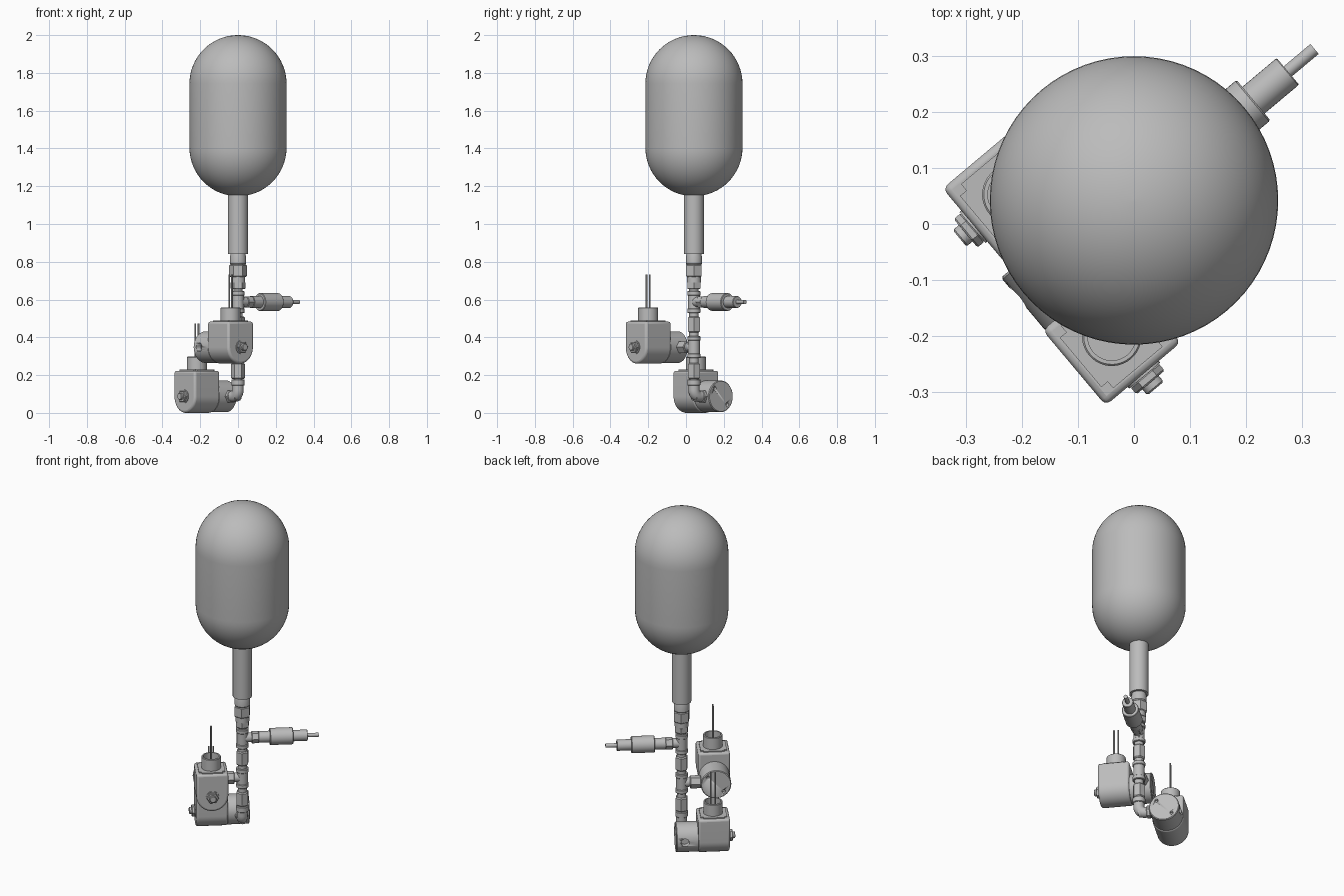
import bpy, bmesh, math
from math import sin, cos, pi, radians
from mathutils import Matrix, Vector

cube = bpy.data.objects.get("Cube")
if cube:
    bpy.data.objects.remove(cube, do_unlink=True)

grey = bpy.data.materials.new("plain_grey")
grey.use_nodes = True
grey.diffuse_color = (0.5, 0.5, 0.5, 1)
grey.node_tree.nodes["Principled BSDF"].inputs["Base Color"].default_value = (0.5, 0.5, 0.5, 1)


def finish(name, bm, frame):
    bmesh.ops.recalc_face_normals(bm, faces=bm.faces)
    mesh = bpy.data.meshes.new(name)
    bm.to_mesh(mesh)
    bm.free()
    ob = bpy.data.objects.new(name, mesh)
    bpy.context.collection.objects.link(ob)
    ob.matrix_world = frame
    mesh.materials.append(grey)
    select(ob)
    bpy.ops.object.shade_smooth_by_angle(angle=radians(32))
    return ob


def select(ob):
    bpy.ops.object.select_all(action='DESELECT')
    ob.select_set(True)
    bpy.context.view_layer.objects.active = ob


def aim(start, direction):
    """Frame whose z axis runs from start along direction."""
    turn = Vector(direction).to_track_quat('Z', 'Y').to_matrix().to_4x4()
    return Matrix.Translation(start) @ turn


def lathe(name, profile, frame, sides=32):
    """Solid of revolution from (radius, height) pairs, capped at both ends."""
    bm = bmesh.new()
    rings = [[bm.verts.new((r * cos(2 * pi * i / sides), r * sin(2 * pi * i / sides), h))
              for i in range(sides)] for r, h in profile]
    for low, high in zip(rings, rings[1:]):
        for i in range(sides):
            j = (i + 1) % sides
            bm.faces.new((low[i], low[j], high[j], high[i]))
    bm.faces.new(rings[0])
    bm.faces.new(rings[-1])
    return finish(name, bm, frame)


def rod(name, radius, start, end, frame, sides=32, chamfer=0.0):
    c = chamfer
    profile = [(radius, start), (radius, end)]
    if c:
        profile = [(radius - c, start), (radius, start + c), (radius, end - c), (radius - c, end)]
    return lathe(name, profile, frame, sides)


def cut(target, cutters):
    for cutter in cutters:
        cutter.hide_render = True
        mod = target.modifiers.new("hole", 'BOOLEAN')
        mod.operation = 'DIFFERENCE'
        mod.solver = 'EXACT'
        mod.object = cutter
        select(target)
        bpy.ops.object.modifier_apply(modifier=mod.name)
        bpy.data.objects.remove(cutter, do_unlink=True)


# Main directions: everything hangs from one vertical stem
TURN = radians(40)
U = Vector((cos(TURN), sin(TURN), 0))
V = Vector((-sin(TURN), cos(TURN), 0))
STEM = Vector((0, 0.042, 0))
stem = Matrix.Translation(STEM)
UPPER, LOWER, SENSOR = 0.348, 0.0875, 0.587

# Pressure tank with round ends
R, low, high = 0.257, 1.404, 1.743
arc = [radians(-89.5 + 89.5 * i / 16) for i in range(17)]
bottom = [(R * cos(a), low + R * sin(a)) for a in arc]
top = [(r, high + low - z) for r, z in reversed(bottom)]
lathe("tank", bottom + top, stem, 72)
rod("tank_neck", 0.053, 0.84, 1.17, stem)

# Reducing fittings below the neck
lathe("neck_reducer", [(0.036, 0.78), (0.043, 0.79), (0.043, 0.825), (0.038, 0.845)], stem)
rod("neck_hex", 0.047, 0.72, 0.785, stem, 6, 0.005)
rod("neck_collar", 0.038, 0.69, 0.725, stem)
rod("lower_hex", 0.04, 0.655, 0.693, stem, 6, 0.004)

# Stem pipe, tees and couplings
rod("stem_pipe", 0.025, 0.13, 0.70, stem)
for label, z in (("sensor", SENSOR), ("valve", UPPER)):
    rod(label + "_tee", 0.031, z - 0.038, z + 0.038, stem, 32, 0.003)
    for side in (-1, 1):
        mid = z + side * 0.046
        rod(label + "_tee_rim", 0.035, mid - 0.012, mid + 0.012, stem, 24, 0.003)
for z in (0.468, 0.222):
    rod("stem_coupling", 0.036, z - 0.042, z + 0.042, stem, 6, 0.006)

# Elbow at the foot, swept along a quarter bend
bend = bpy.data.curves.new("elbow", 'CURVE')
bend.dimensions = '3D'
bend.bevel_depth = 0.03
bend.bevel_resolution = 6
bend.use_fill_caps = True
path = [STEM + Vector((0, 0, 0.17))]
for i in range(9):
    a = pi / 2 * i / 8
    path.append(STEM + V * 0.035 * (1 - cos(a)) + Vector((0, 0, LOWER + 0.035 * (1 - sin(a)))))
path.append(STEM + V * 0.07 + Vector((0, 0, LOWER)))
line = bend.splines.new('POLY')
line.points.add(len(path) - 1)
for p, co in zip(line.points, path):
    p.co = (*co, 1)
    p.radius = 1
bend.materials.append(grey)
elbow = bpy.data.objects.new("elbow", bend)
bpy.context.collection.objects.link(elbow)
select(elbow)
bpy.ops.object.convert(target='MESH')
bpy.ops.object.shade_smooth_by_angle(angle=radians(32))
rod("elbow_rim", 0.035, 0.145, 0.178, stem, 24, 0.003)

# Pressure sensor pointing sideways
probe = aim(STEM + Vector((0, 0, SENSOR)), U)
rod("sensor_branch", 0.027, 0, 0.10, probe)
rod("sensor_hex", 0.034, 0.05, 0.09, probe, 6, 0.003)
rod("sensor_neck", 0.032, 0.09, 0.16, probe)
rod("sensor_body", 0.047, 0.15, 0.278, probe, 40, 0.003)
rod("sensor_tail", 0.031, 0.27, 0.358, probe, 32, 0.002)
rod("sensor_cable", 0.0115, 0.35, 0.42, probe, 20)


def valve(label, centre, angle, reach):
    """Solenoid valve: coil faces local -y, inlet runs along local +x."""
    frame = Matrix.Translation(centre) @ Matrix.Rotation(angle, 4, 'Z')
    half, roof = 0.0875, 0.135
    along = lambda start, way: frame @ aim(start, way)

    # Coil housing: square top, half-round base
    bm = bmesh.new()
    outline = [(half, roof)] + [(half * cos(a), half * sin(a)) for a in
               (-pi * i / 28 for i in range(29))] + [(-half, roof)]
    front = bm.faces.new([bm.verts.new((x, -half, z)) for x, z in outline])
    moved = bmesh.ops.extrude_face_region(bm, geom=[front])["geom"]
    bmesh.ops.translate(bm, vec=(0, 2 * half, 0),
                        verts=[g for g in moved if isinstance(g, bmesh.types.BMVert)])
    coil = finish(label + "_coil", bm, frame)
    bevel = coil.modifiers.new("soft_edges", 'BEVEL')
    bevel.width = 0.012
    bevel.segments = 3
    bevel.angle_limit = radians(40)

    # Raised lid and hollow wire socket
    bm = bmesh.new()
    bmesh.ops.create_cube(bm, size=1, matrix=Matrix.Diagonal((0.145, 0.145, 0.012, 1)))
    upright = [e for e in bm.edges if abs(e.verts[0].co.z - e.verts[1].co.z) > 0.001]
    bmesh.ops.bevel(bm, geom=upright, offset=0.015, segments=4, affect='EDGES')
    finish(label + "_lid", bm, frame @ Matrix.Translation((0, 0, roof)))
    lathe(label + "_socket", [(0.053, roof), (0.053, 0.207), (0.05, 0.21), (0.043, 0.21),
                              (0.043, 0.15)], frame, 40)
    for side in (-1, 1):
        rod(label + "_wire", 0.0045, 0.14, 0.385,
            frame @ Matrix.Translation((0, side * 0.0115, 0)), 10)

    # Retaining nut on the coil face
    nut = along((0, -half, 0), (0, -1, 0))
    rod(label + "_washer", 0.036, -0.004, 0.004, nut)
    rod(label + "_nut", 0.033, 0.003, 0.02, nut, 6, 0.003)
    rod(label + "_stud", 0.019, 0.015, 0.034, nut, 24, 0.003)

    # Round body with side outlet and screw holes
    port = 0.16
    body = rod(label + "_body", 0.084, half - 0.005, 0.207, along((0, 0, 0), (0, 1, 0)), 48, 0.004)
    holes = [rod("cutter", 0.023, 0.05, 0.1, along((0, port, 0), (-1, 0, 0)), 24)]
    for side in (-1, 1):
        spot = (side * 0.042, 0.19, side * 0.042)
        holes.append(rod("cutter", 0.0095, 0, 0.04, along(spot, (0, 1, 0)), 16))
    cut(body, holes)

    # Inlet towards the stem
    inlet = along((0, port, 0), (1, 0, 0))
    rod(label + "_inlet", 0.026, 0.07, reach, inlet)
    rod(label + "_inlet_hex", 0.036, 0.08, reach - 0.045, inlet, 6, 0.004)


# Both valves share one build, turned a quarter apart
valve("upper_valve", STEM - U * 0.186 - V * 0.16 + Vector((0, 0, UPPER)), TURN, 0.186)
valve("lower_valve", STEM - U * 0.16 + V * 0.148 + Vector((0, 0, LOWER)), TURN - pi / 2, 0.148)
